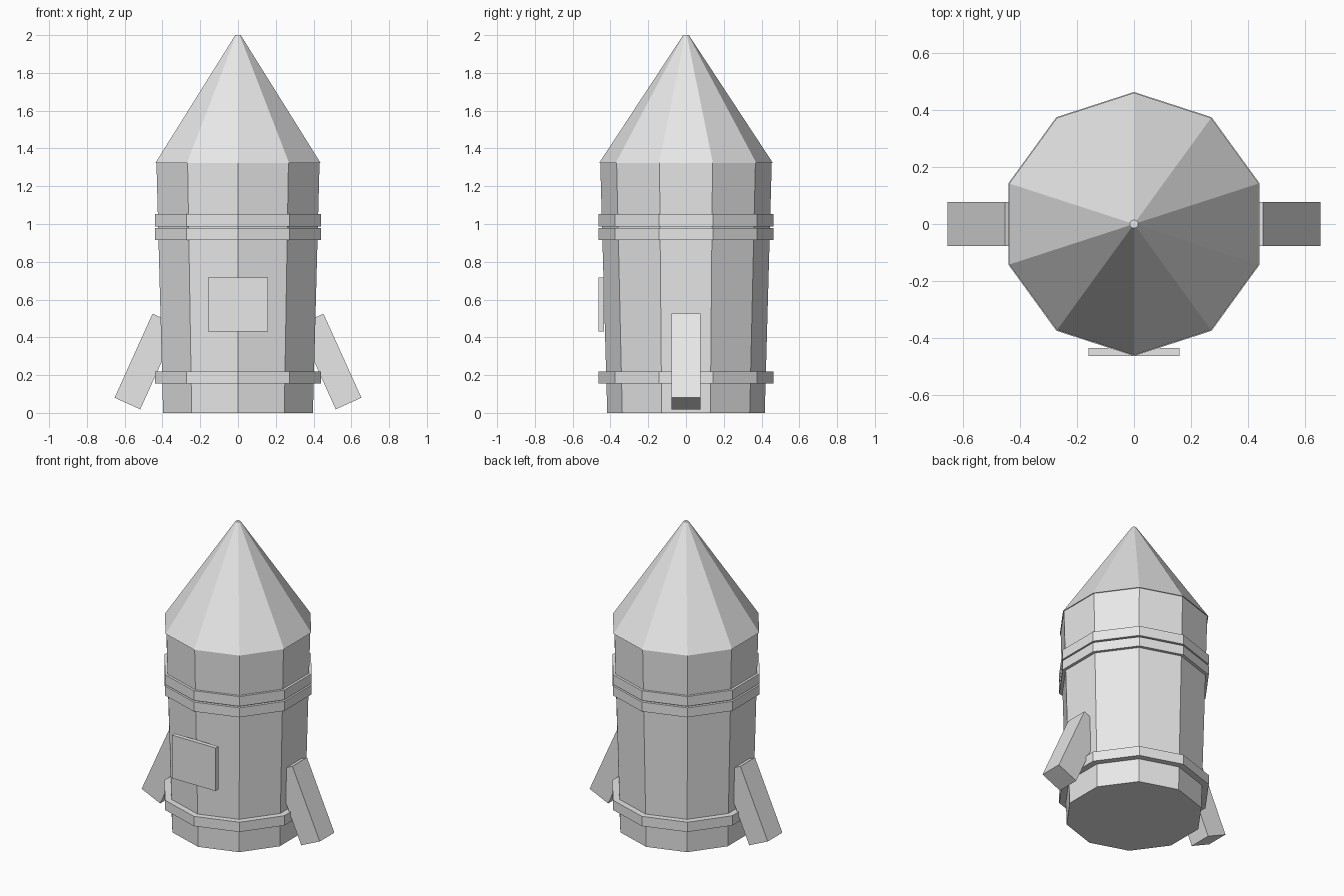
import bpy
from math import pi, radians

SIDES = 10

cube = bpy.data.objects.get("Cube")
if cube:
    bpy.data.objects.remove(cube, do_unlink=True)

grey = bpy.data.materials.new("light_grey")
grey.use_nodes = True
colour = (0.8, 0.8, 0.8, 1)
grey.diffuse_color = colour
grey.node_tree.nodes["Principled BSDF"].inputs["Base Color"].default_value = colour


def finish(name):
    obj = bpy.context.object
    obj.name = name
    obj.data.materials.append(grey)
    return obj


def drum(name, z0, z1, r0, r1):
    """Ten-sided tapered drum with a corner pointing to the front."""
    bpy.ops.mesh.primitive_cone_add(vertices=SIDES, radius1=r0, radius2=r1,
                                    depth=z1 - z0, location=(0, 0, (z0 + z1) / 2))
    return finish(name)


def box(name, size, location, tilt=0):
    bpy.ops.mesh.primitive_cube_add(size=1, location=location, rotation=(0, tilt, 0))
    bpy.context.object.scale = size
    return finish(name)


# Hull and nose
drum("hull", 0, 1.323, 0.417, 0.454)
drum("nose_cone", 1.323, 2.0, 0.46, 0.015)

# Raised bands around the hull
for name, z0, z1 in (("lower_band", 0.155, 0.22),
                     ("middle_band", 0.915, 0.978),
                     ("upper_band", 0.988, 1.053)):
    drum(name, z0, z1, 0.463, 0.463)

# Front hatch plate
box("front_hatch", (0.32, 0.028, 0.286), (0, -0.449, 0.573))

# Slanted side fins, leaning in at the top
for name, side in (("left_fin", 1), ("right_fin", -1)):
    box(name, (0.149, 0.153, 0.488), (side * 0.485, 0, 0.272), -side * radians(24.3))
